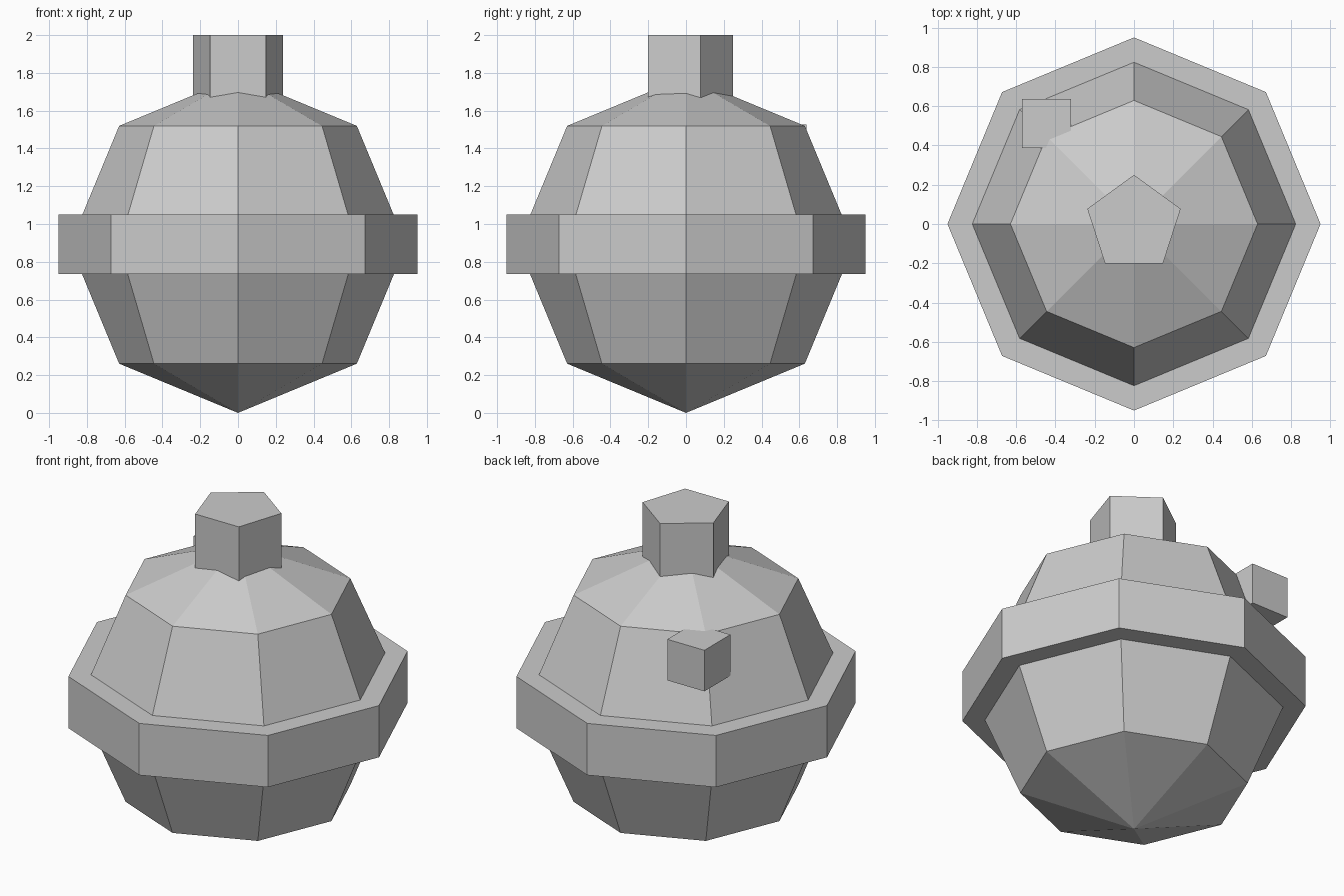
import bpy
import math

if "Cube" in bpy.data.objects:
    bpy.data.objects.remove(bpy.data.objects["Cube"])

grey = bpy.data.materials.new("light_grey")
grey.diffuse_color = (0.6, 0.6, 0.6, 1.0)
grey.use_nodes = True
grey.node_tree.nodes["Principled BSDF"].inputs["Base Color"].default_value = grey.diffuse_color


def finish(name):
    obj = bpy.context.object
    obj.name = name
    obj.data.materials.append(grey)
    return obj


def prism(name, sides, radius, bottom, top, turn=0.0):
    bpy.ops.mesh.primitive_cylinder_add(
        vertices=sides, radius=radius, depth=top - bottom,
        location=(0, 0, (bottom + top) / 2), rotation=(0, 0, turn))
    return finish(name)


# Faceted round body
bpy.ops.mesh.primitive_uv_sphere_add(
    segments=8, ring_count=4, radius=0.89, location=(0, 0, 0.89))
finish("body")

# Wide band around the middle
prism("band", 8, 0.95, 0.735, 1.05)

# Five-sided neck, one corner to the back
prism("neck", 5, 0.25, 1.6, 2.0)

# Small block on the back left shoulder
bpy.ops.mesh.primitive_cube_add(size=0.25, location=(-0.445, 0.512, 1.403))
finish("block")
